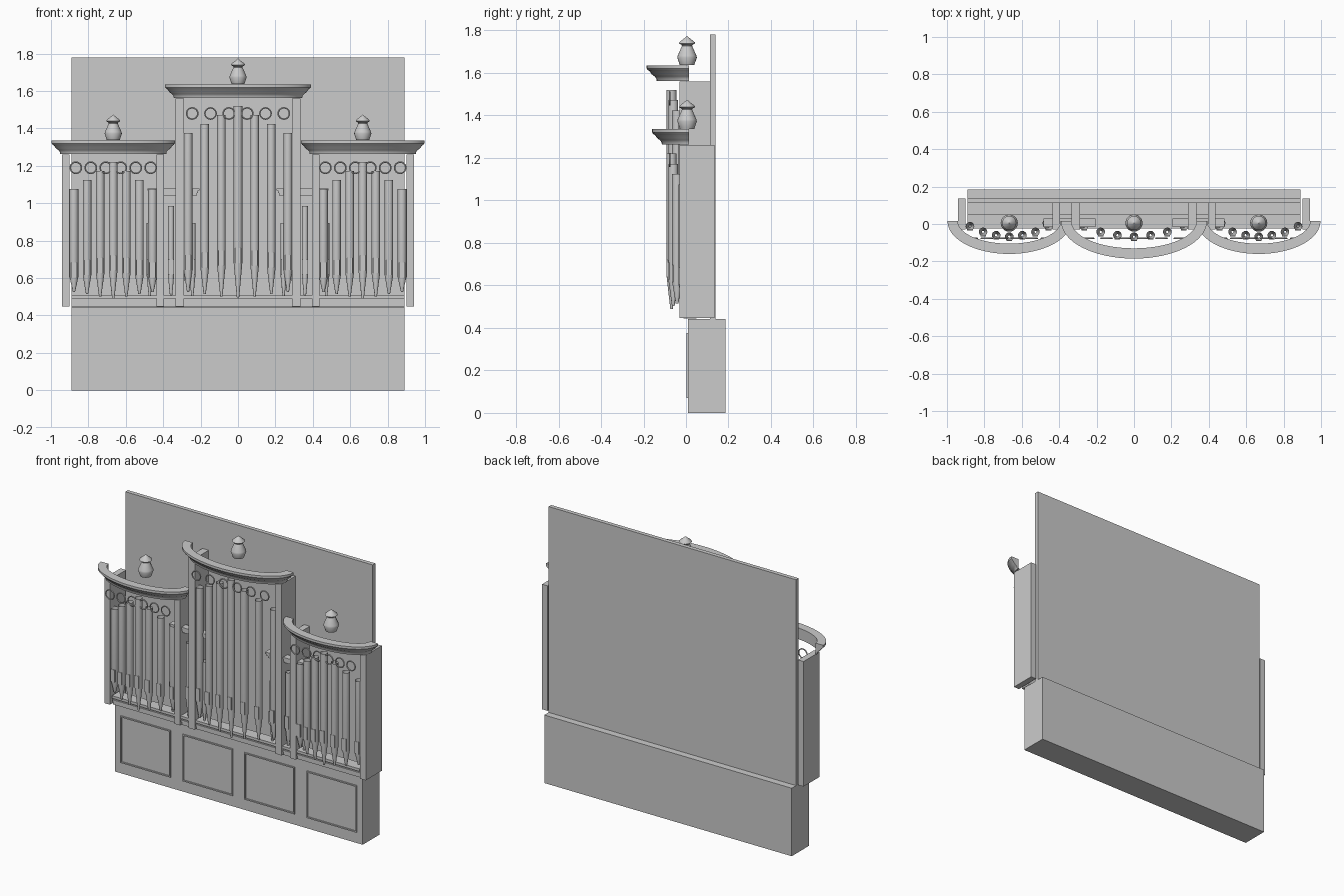
import bpy, bmesh, math
from mathutils import Matrix

if "Cube" in bpy.data.objects:
    bpy.data.objects.remove(bpy.data.objects["Cube"])

gray = bpy.data.materials.new("plain_gray")
gray.use_nodes = True
gray.diffuse_color = (0.6, 0.6, 0.6, 1)
gray.node_tree.nodes["Principled BSDF"].inputs["Base Color"].default_value = (0.6, 0.6, 0.6, 1)


def finish(bm, name, smooth=False):
    mesh = bpy.data.meshes.new(name)
    bm.to_mesh(mesh)
    bm.free()
    mesh.materials.append(gray)
    obj = bpy.data.objects.new(name, mesh)
    bpy.context.collection.objects.link(obj)
    if smooth:
        bpy.ops.object.select_all(action='DESELECT')
        obj.select_set(True)
        bpy.context.view_layer.objects.active = obj
        bpy.ops.object.shade_smooth_by_angle(angle=math.radians(35))
    return obj


def add_box(bm, x0, x1, y0, y1, z0, z1):
    place = Matrix.Translation(((x0 + x1) / 2, (y0 + y1) / 2, (z0 + z1) / 2))
    bmesh.ops.create_cube(bm, size=1, matrix=place @ Matrix.Diagonal((x1 - x0, y1 - y0, z1 - z0, 1)))


def box(name, *bounds):
    bm = bmesh.new()
    add_box(bm, *bounds)
    return finish(bm, name)


def lathe(name, profile, x, y, z, sides=20):
    """Turn a radius/height profile round a vertical axis."""
    bm = bmesh.new()
    rings = []
    for r, h in profile:
        rings.append([bm.verts.new((x + r * math.cos(math.tau * i / sides),
                                    y + r * math.sin(math.tau * i / sides), z + h))
                      for i in range(sides)])
    for a, b in zip(rings, rings[1:]):
        for i in range(sides):
            j = (i + 1) % sides
            bm.faces.new((a[i], a[j], b[j], b[i]))
    return finish(bm, name, True)


def pipe(name, x, y, foot, mouth, top, r=0.023):
    """Open metal pipe with tapered foot and flat upper lip."""
    lathe(name, [(0.006, 0), (r, mouth - foot), (r, top - foot)], x, y, foot, 16)
    box(name + "_lip", x - 0.015, x + 0.015, y - r - 0.001, y - r + 0.006, mouth, mouth + 0.08)


def cornice(name, cx, a, b, z):
    """Moulding swept along a half ellipse, bulging to the front."""
    profile = [(0, 0), (0.008, 0), (0.01, 0.012), (0.018, 0.022), (0.032, 0.032),
               (0.04, 0.045), (0.048, 0.05), (0.055, 0.058), (0.055, 0.073), (0, 0.073)]
    bm = bmesh.new()
    steps = 32
    rows = []
    for i in range(steps + 1):
        t = math.pi * i / steps
        rows.append([bm.verts.new((cx - (a + o) * math.cos(t), 0.015 - (b + o) * math.sin(t), z + h))
                     for o, h in profile])
    n = len(profile)
    for p, q in zip(rows, rows[1:]):
        for k in range(n):
            m = (k + 1) % n
            bm.faces.new((p[k], p[m], q[m], q[k]))
    bm.faces.new(rows[0])
    bm.faces.new(rows[-1])
    bmesh.ops.recalc_face_normals(bm, faces=bm.faces)
    finish(bm, name, True)


def ring(name, x, y, z, major=0.03, minor=0.004):
    bm = bmesh.new()
    n, k = 24, 8
    grid = []
    for i in range(n):
        t = math.tau * i / n
        row = []
        for j in range(k):
            s = math.tau * j / k
            d = major + minor * math.cos(s)
            row.append(bm.verts.new((x + d * math.cos(t), y + minor * math.sin(s), z + d * math.sin(t))))
        grid.append(row)
    for i in range(n):
        for j in range(k):
            u, v = grid[i], grid[(i + 1) % n]
            bm.faces.new((u[j], u[(j + 1) % k], v[(j + 1) % k], v[j]))
    bmesh.ops.recalc_face_normals(bm, faces=bm.faces)
    finish(bm, name, True)


# Lower case and backboard
box("base_case", -0.89, 0.89, 0.01, 0.185, 0, 0.442)
box("backboard", -0.89, 0.89, 0.113, 0.14, 0.442, 1.78)

# Framed panels on the base
for i, cx in enumerate((-0.67, -0.222, 0.222, 0.67)):
    bm = bmesh.new()
    l, r, lo, hi, w = cx - 0.18, cx + 0.18, 0.07, 0.375, 0.008
    for bar in ((l, r, lo, lo + w), (l, r, hi - w, hi), (l, l + w, lo, hi), (r - w, r, lo, hi)):
        add_box(bm, bar[0], bar[1], 0.003, 0.012, bar[2], bar[3])
    finish(bm, f"panel_frame_{i}")

# Sill moulding under the pipes
for i, (y, z0, z1) in enumerate(((-0.012, 0.445, 0.466), (-0.018, 0.466, 0.478),
                                 (-0.01, 0.478, 0.49), (-0.025, 0.49, 0.507))):
    box(f"sill_moulding_{i}", -0.89, 0.89, y, 0.05, z0, z1)

# Upright posts, mirrored
for side, s in (("right", -1), ("left", 1)):
    for part, a, b, back, top in (("outer", 0.9, 0.94, 0.135, 1.26),
                                  ("inner", 0.396, 0.437, 0.115, 1.26),
                                  ("centre", 0.29, 0.335, 0.115, 1.56)):
        x0, x1 = sorted((s * a, s * b))
        box(f"{side}_{part}_post", x0, x1, -0.03, back, 0.447, top)

# Towers: pipes, rings, cornice and finial
depth = (-0.068, -0.06, -0.042, -0.012)
finial = [(0, 0), (0.034, 0), (0.036, 0.006), (0.046, 0.035), (0.044, 0.045), (0.024, 0.09),
          (0.026, 0.095), (0.038, 0.102), (0.036, 0.108), (0.008, 0.13), (0, 0.137)]
towers = (("right_tower", -0.667, 0.07, 1.22, 0.64, 0.08, 1.19, 0.275, 0.12, 1.262),
          ("centre_tower", 0, 0.089, 1.52, 0.68, 0.098, 1.48, 0.335, 0.145, 1.562),
          ("left_tower", 0.667, 0.07, 1.22, 0.64, 0.08, 1.19, 0.275, 0.12, 1.262))
for name, cx, gap, top, mouth, ring_gap, ring_z, a, b, z in towers:
    for i in range(-3, 4):
        k = abs(i)
        pipe(f"{name}_pipe_{i + 3}", cx + i * gap, depth[k], 0.49 + 0.012 * k,
             mouth - 0.012 * k, top - 0.048 * k)
    for i in range(6):
        ring(f"{name}_ring_{i}", cx + (i - 2.5) * ring_gap, -0.077, ring_z)
    cornice(f"{name}_cornice", cx, a, b, z)
    lathe(f"{name}_finial", finial, cx, 0.005, z + 0.075)

# Flat bays between the towers
for side, s in (("right", -1), ("left", 1)):
    cx = s * 0.345
    for i, (w, z0, z1) in enumerate(((0.125, 1.042, 1.055), (0.132, 1.055, 1.068), (0.14, 1.068, 1.08))):
        box(f"{side}_bay_cornice_{i}", cx - w, cx + w, -0.005 - 0.005 * i, 0.03, z0, z1)
    for i in range(-2, 3):
        pipe(f"{side}_bay_pipe_{i + 2}", cx + s * 0.013 + i * 0.057, 0.005, 0.505,
             0.62, 0.985 - 0.045 * abs(i), 0.017)
